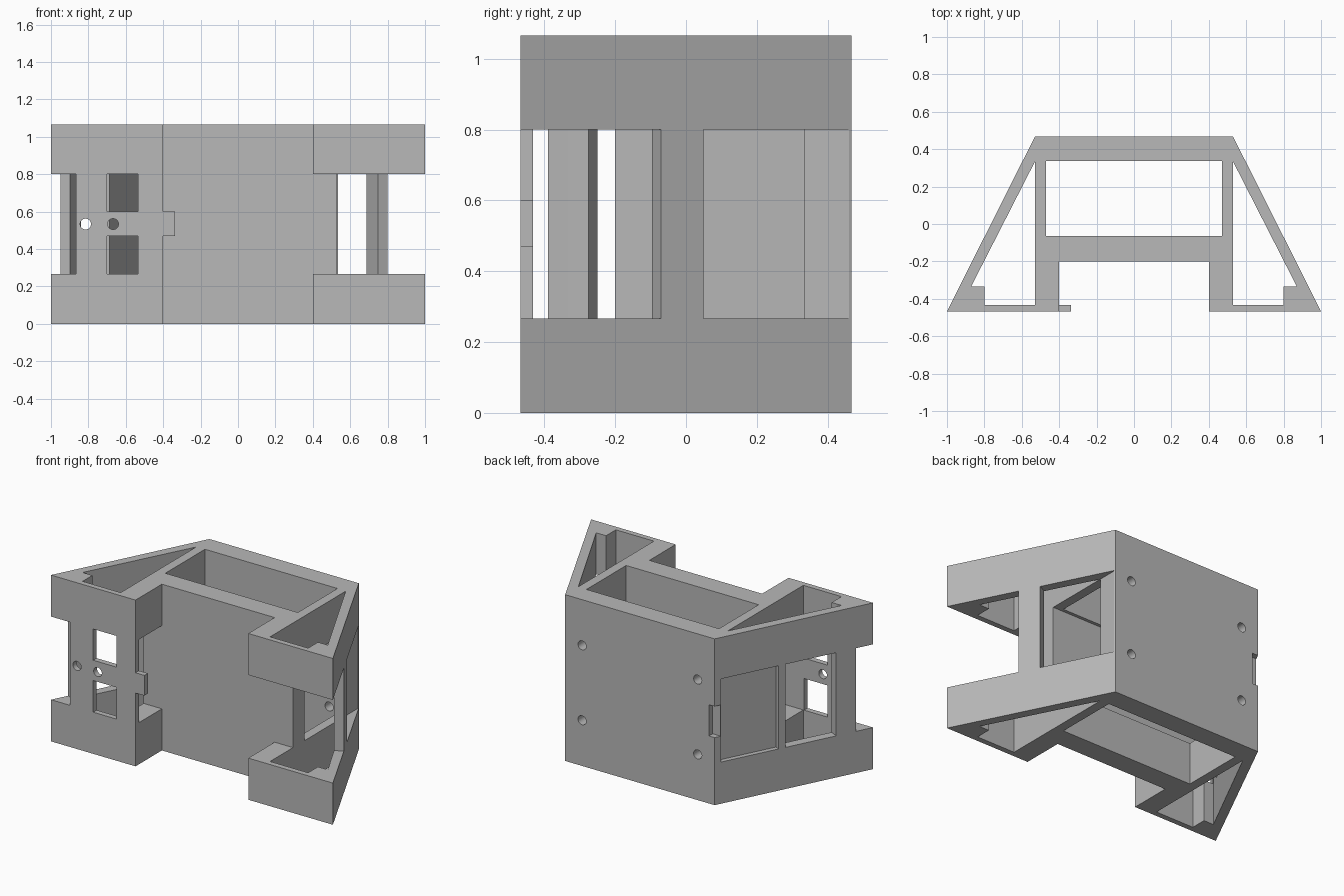
import bpy, bmesh, math
from mathutils import Matrix

if "Cube" in bpy.data.objects:
    bpy.data.objects.remove(bpy.data.objects["Cube"])

HEIGHT = 1.066
LOW, HIGH = 0.267, 0.8     # height range of the side openings
MID = HEIGHT / 2

grey = bpy.data.materials.new("plain grey")
grey.use_nodes = True
grey.diffuse_color = (0.48, 0.48, 0.48, 1)
grey.node_tree.nodes["Principled BSDF"].inputs["Base Color"].default_value = (0.48, 0.48, 0.48, 1)


def finish(bm, name):
    bmesh.ops.recalc_face_normals(bm, faces=bm.faces)
    mesh = bpy.data.meshes.new(name)
    bm.to_mesh(mesh)
    bm.free()
    mesh.materials.append(grey)
    obj = bpy.data.objects.new(name, mesh)
    bpy.context.scene.collection.objects.link(obj)
    return obj


def prism(name, outline, z0, z1):
    bm = bmesh.new()
    face = bm.faces.new([bm.verts.new((x, y, z0)) for x, y in outline])
    top = bmesh.ops.extrude_face_region(bm, geom=[face])
    verts = [v for v in top["geom"] if isinstance(v, bmesh.types.BMVert)]
    bmesh.ops.translate(bm, verts=verts, vec=(0, 0, z1 - z0))
    return finish(bm, name)


def rect(x0, x1, y0, y1):
    return [(x0, y0), (x1, y0), (x1, y1), (x0, y1)]


def round_hole(name, x, z, y0, y1):
    bm = bmesh.new()
    bmesh.ops.create_cone(bm, cap_ends=True, segments=32, radius1=0.029, radius2=0.029, depth=y1 - y0)
    bm.transform(Matrix.Translation((x, (y0 + y1) / 2, z)) @ Matrix.Rotation(math.pi / 2, 4, "X"))
    return finish(bm, name)


def combine(body, tool, operation="DIFFERENCE"):
    tool.hide_render = True
    mod = body.modifiers.new("combine", "BOOLEAN")
    mod.operation, mod.object, mod.solver = operation, tool, "EXACT"
    graph = bpy.context.evaluated_depsgraph_get()
    graph.update()
    mesh = bpy.data.meshes.new_from_object(body.evaluated_get(graph))
    body.modifiers.clear()
    body.data = mesh
    bpy.data.objects.remove(tool)


# Main body: a trapezoid with a wide notch in front
half = [(0.53, 0.467), (1, -0.467), (0.4, -0.467), (0.4, -0.2)]
body = prism("bracket_body", half + [(-x, y) for x, y in reversed(half)], 0, HEIGHT)

# Full-height central shaft and side pockets
cutters = [prism("shaft", rect(-0.47, 0.47, -0.065, 0.337), -0.1, 1.2)]
pocket = [(0.53, 0.333), (0.53, -0.432), (0.8, -0.432), (0.8, -0.333), (0.87, -0.333)]
for side in (1, -1):
    cutters.append(prism("pocket", [(side * x, y) for x, y in pocket], -0.1, 1.2))

# Openings at middle height
openings = {
    "chamber": rect(-0.532, 0.532, -0.085, 0.335),
    "left_front": rect(0.39, 1.1, -0.6, -0.2),
    "left_wall_front": [(0.56, -0.4), (1.05, -0.4), (0.9, -0.02), (0.65, -0.145)],
    "left_wall_back": [(0.53, 0), (0.64, 0), (0.84, 0.1), (0.84, 0.46), (0.53, 0.46)],
    "right_leg": rect(-0.8, -0.39, -0.432, -0.2),
    "right_front": [(-1.1, -0.6), (-0.865, -0.6), (-0.865, -0.432), (-0.79, -0.432), (-0.79, -0.33),
                    (-0.867, -0.33), (-0.898, -0.39), (-1.05, -0.315), (-1.1, -0.315)],
    "right_wall": [(-0.99, -0.2), (-0.79, -0.3), (-0.64, 0), (-0.84, 0.1)],
    "wall_recess": [(-0.593, 0.453), (-0.521, 0.417), (-0.692, 0.077), (-0.764, 0.113)],
}
for name, outline in openings.items():
    cutters.append(prism(name, outline, LOW, HIGH))

# Windows in the front plate and catch slot in the back corner
for z0, z1 in ((LOW, 0.47), (0.6, HIGH)):
    cutters.append(prism("window", rect(-0.7, -0.535, -0.6, -0.4), z0, z1))
cutters.append(prism("catch_slot", rect(-0.6, -0.49, 0.43, 0.6), MID - 0.1, MID + 0.1))

# Round holes in the front plate and back wall
for x in (-0.815, -0.668):
    cutters.append(round_hole("plate_hole", x, MID, -0.6, -0.4))
for x in (-0.41, 0.41):
    for dz in (-0.24, 0.24):
        cutters.append(round_hole("back_hole", x, MID + dz, 0.25, 0.6))

for cutter in cutters:
    combine(body, cutter)

# Small tab on the edge of the front plate
combine(body, prism("tab", rect(-0.42, -0.337, -0.467, -0.432), 0.47, 0.6), "UNION")
